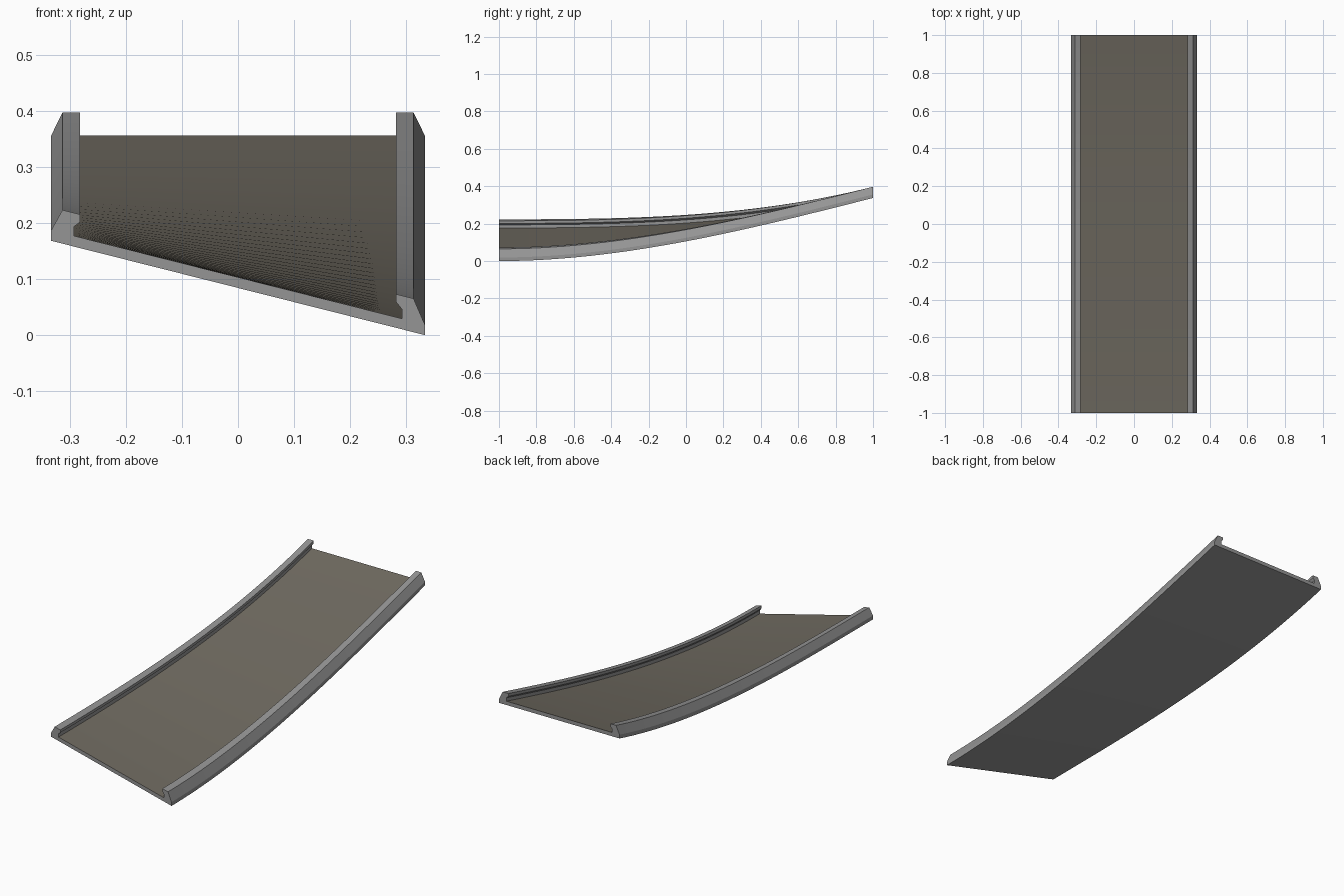
import bpy, bmesh

if "Cube" in bpy.data.objects:
    bpy.data.objects.remove(bpy.data.objects["Cube"])

def material(name, rgb):
    m = bpy.data.materials.new(name)
    m.diffuse_color = (*rgb, 1)
    m.use_nodes = True
    m.node_tree.nodes["Principled BSDF"].inputs["Base Color"].default_value = m.diffuse_color
    return m

rail_grey = material("rail grey", (0.30, 0.30, 0.30))
floor_brown = material("floor warm grey", (0.165, 0.150, 0.122))

# Half cross-section (x, height): underside corner, outer wall, rail top, inner lip, floor edge
half = [(0.333, 0.0), (0.333, 0.019), (0.313, 0.06), (0.282, 0.06),
        (0.282, 0.046), (0.292, 0.036), (0.292, 0.019)]
profile = half + [(-x, h) for x, h in reversed(half)]
floor_segment = len(half) - 1
STEPS = 40

def place(x, h, t):
    # The ramp climbs as a parabola while its sideways bank eases out to level
    bank = 0.084 * (1 - (3 * t * t - 2 * t ** 3))
    z = 0.084 + 0.253 * t * t - bank * x / 0.333 + h
    return (x, -1 + 2 * t, z)

# Swept ramp: floor and both side rails
bm = bmesh.new()
rings = [[bm.verts.new(place(x, h, i / STEPS)) for x, h in profile]
         for i in range(STEPS + 1)]
n = len(profile)
for a, b in zip(rings, rings[1:]):
    for j in range(n):
        k = (j + 1) % n
        f = bm.faces.new((a[j], a[k], b[k], b[j]))
        f.material_index = 1 if j == floor_segment else 0
# End caps
bm.faces.new(rings[0])
bm.faces.new(rings[-1])
bmesh.ops.recalc_face_normals(bm, faces=bm.faces[:])

mesh = bpy.data.meshes.new("banked_ramp")
bm.to_mesh(mesh)
bm.free()
mesh.materials.append(rail_grey)
mesh.materials.append(floor_brown)
ramp = bpy.data.objects.new("banked_ramp", mesh)
bpy.context.collection.objects.link(ramp)

# Smooth along the length, sharp at the profile corners
bpy.context.view_layer.objects.active = ramp
ramp.select_set(True)
bpy.ops.object.shade_smooth_by_angle(angle=0.35)
